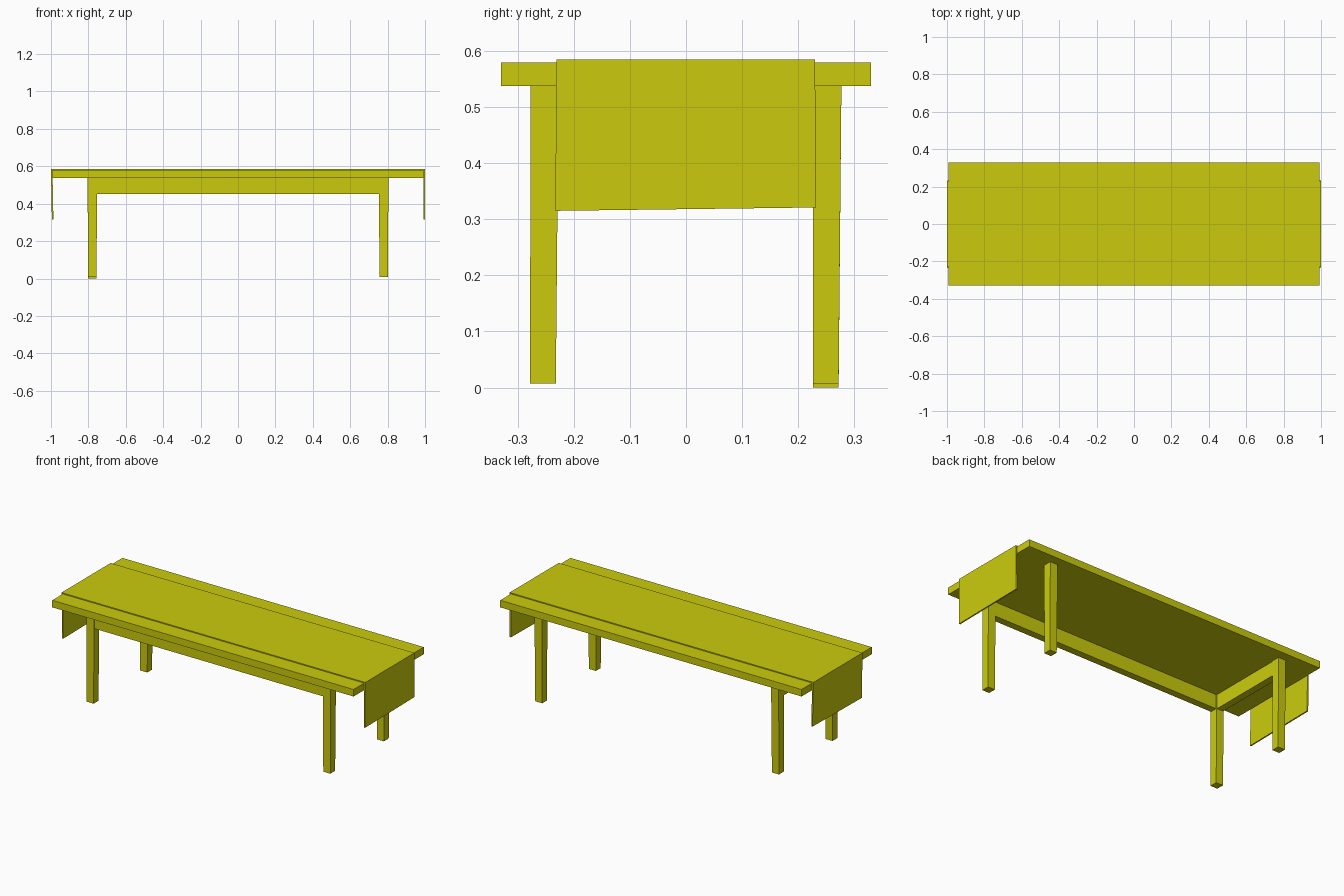
import bpy, bmesh

if "Cube" in bpy.data.objects:
    bpy.data.objects.remove(bpy.data.objects["Cube"])

yellow = bpy.data.materials.new("mustard yellow")
yellow.diffuse_color = (0.6, 0.6, 0.004, 1)
yellow.use_nodes = True
yellow.node_tree.nodes["Principled BSDF"].inputs["Base Color"].default_value = yellow.diffuse_color


def block(name, x, y, z, taper=1.0, shift=(0, 0), skew=0.0):
    """Box from ranges; taper scales the bottom, shift moves it in x/y, skew tilts its edge along y."""
    bm = bmesh.new()
    bmesh.ops.create_cube(bm, size=1)
    cx, cy = sum(x) / 2, sum(y) / 2
    for v in bm.verts:
        low = v.co.z < 0
        s = taper if low else 1.0
        side = 1 if v.co.y > 0 else -1
        v.co.x = cx + v.co.x * (x[1] - x[0]) * s + (shift[0] if low else 0)
        v.co.y = cy + v.co.y * (y[1] - y[0]) * s + (shift[1] if low else 0)
        v.co.z = z[0] + skew * side if low else z[1]
    me = bpy.data.meshes.new(name)
    bm.to_mesh(me)
    bm.free()
    me.materials.append(yellow)
    ob = bpy.data.objects.new(name, me)
    bpy.context.collection.objects.link(ob)
    return ob


# Table top
TOP, UNDER = 0.579, 0.537
block("table_top", (-0.992, 0.992), (-0.33, 0.33), (UNDER, TOP))

# Four slightly tapered legs; the back left one is a touch longer
for sx, xn in ((-1, "left"), (1, "right")):
    for sy, yn in ((-1, "front"), (1, "back")):
        cx, cy = sx * 0.779, sy * 0.252
        foot = 0.0 if (sx, sy) == (-1, 1) else 0.007
        block(f"{yn}_{xn}_leg", (cx - 0.025, cx + 0.025), (cy - 0.025, cy + 0.025),
              (foot, UNDER), taper=0.92, shift=(0, -0.003))

# Aprons on the front and the left end only
block("front_apron", (-0.755, 0.755), (-0.273, -0.231), (0.452, UNDER))
block("left_apron", (-0.8, -0.758), (-0.228, 0.228), (0.452, UNDER))

# Cloth runner with hanging ends
block("runner", (-1.0, 1.0), (-0.231, 0.23), (TOP, 0.585))
block("runner_left_drop", (-1.0, -0.992), (-0.231, 0.23), (0.318, TOP),
      taper=1.008, shift=(0.005, 0), skew=0.003)
block("runner_right_drop", (0.992, 1.0), (-0.231, 0.23), (0.318, TOP),
      taper=1.008, shift=(-0.001, 0), skew=0.003)
